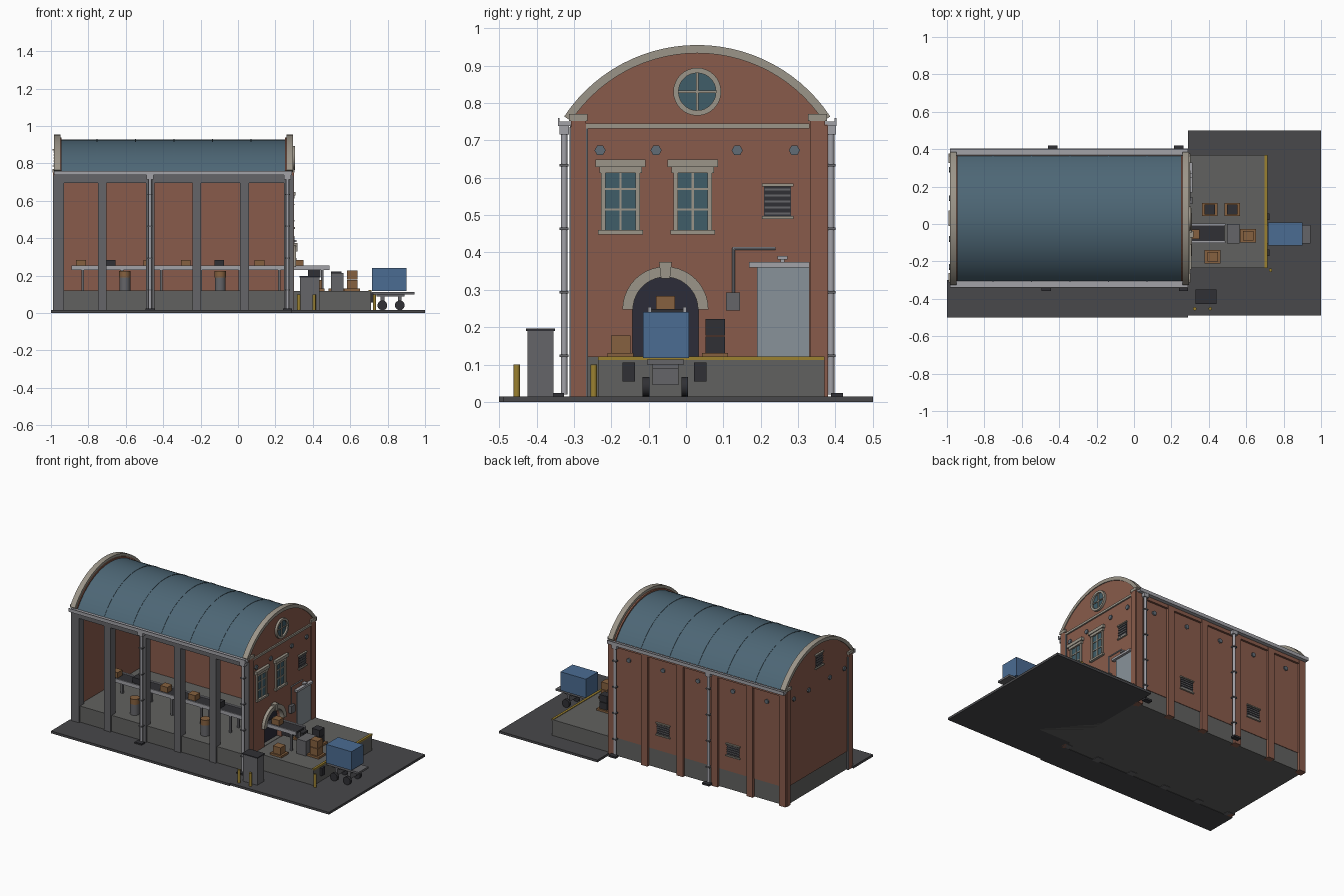
import bpy, bmesh, math
from mathutils import Vector

if "Cube" in bpy.data.objects:
    bpy.data.objects.remove(bpy.data.objects["Cube"])

def mat(name, r, g, b):
    m = bpy.data.materials.new(name)
    m.diffuse_color = (r, g, b, 1)
    m.use_nodes = True
    m.node_tree.nodes["Principled BSDF"].inputs["Base Color"].default_value = m.diffuse_color
    return m

BRICK = mat("brick", .25, .105, .07)
ROOF = mat("roof_metal", .075, .135, .18)
STONE = mat("stone", .33, .30, .25)
ASPHALT = mat("asphalt", .065, .065, .07)
CONCRETE = mat("concrete", .12, .12, .115)
COLUMN = mat("column_grey", .13, .13, .14)
METAL = mat("metal", .36, .36, .39)
DARK = mat("dark", .03, .03, .035)
NAVY = mat("opening_dark", .025, .025, .04)
CRATE = mat("crate", .24, .12, .05)
YELLOW = mat("safety_yellow", .33, .22, .03)
BLUE = mat("cart_blue", .07, .15, .29)
GLASS = mat("glass", .05, .11, .14)
SHUTTER = mat("shutter", .25, .29, .32)
IRON = mat("iron", .12, .15, .18)

def finish(name, bm, m, smooth=False):
    bmesh.ops.recalc_face_normals(bm, faces=bm.faces)
    me = bpy.data.meshes.new(name)
    bm.to_mesh(me)
    bm.free()
    me.materials.append(m)
    o = bpy.data.objects.new(name, me)
    bpy.context.collection.objects.link(o)
    if smooth:
        bpy.ops.object.select_all(action='DESELECT')
        o.select_set(True)
        bpy.context.view_layer.objects.active = o
        bpy.ops.object.shade_smooth_by_angle(angle=math.radians(35))
    return o

def boxes(name, m, *items):
    """Each item is x0, x1, y0, y1, z0, z1."""
    bm = bmesh.new()
    for x0, x1, y0, y1, z0, z1 in items:
        vs = bmesh.ops.create_cube(bm, size=1)['verts']
        for v in vs:
            v.co = ((x0 + x1) / 2 + v.co.x * (x1 - x0), (y0 + y1) / 2 + v.co.y * (y1 - y0),
                    (z0 + z1) / 2 + v.co.z * (z1 - z0))
    return finish(name, bm, m)

def rods(name, m, r, *pairs, n=12):
    """Cylinders between pairs of points."""
    bm = bmesh.new()
    for a, b in pairs:
        a, b = Vector(a), Vector(b)
        vs = bmesh.ops.create_cone(bm, cap_ends=True, segments=n, radius1=r, radius2=r, depth=(b - a).length)['verts']
        q = Vector((0, 0, 1)).rotation_difference(b - a)
        for v in vs:
            v.co = q @ v.co + (a + b) / 2
    return finish(name, bm, m, n > 8)

def prism(name, m, pts, x0, x1):
    """Profile in y, z pushed along x."""
    bm = bmesh.new()
    f = bm.faces.new([bm.verts.new((x0, y, z)) for y, z in pts])
    g = bmesh.ops.extrude_face_region(bm, geom=[f])['geom']
    bmesh.ops.translate(bm, vec=(x1 - x0, 0, 0), verts=[v for v in g if isinstance(v, bmesh.types.BMVert)])
    return finish(name, bm, m)

def arc(cy, cz, r, a0, a1, n):
    return [(cy + r * math.cos(math.radians(a0 + (a1 - a0) * i / n)),
             cz + r * math.sin(math.radians(a0 + (a1 - a0) * i / n))) for i in range(n + 1)]

def ring(name, m, outer, inner, x0, x1):
    """Solid band between two matching y, z curves."""
    bm = bmesh.new()
    rows = [[bm.verts.new((x, *p)) for x, p in ((x0, o), (x1, o), (x1, i), (x0, i))] for o, i in zip(outer, inner)]
    for a, b in zip(rows, rows[1:]):
        for k in range(4):
            bm.faces.new((a[k], a[(k + 1) % 4], b[(k + 1) % 4], b[k]))
    if (Vector(outer[0]) - Vector(outer[-1])).length > 1e-4:
        bm.faces.new(rows[0])
        bm.faces.new(rows[-1])
    bmesh.ops.remove_doubles(bm, verts=bm.verts, dist=1e-5)
    return finish(name, bm, m, True)

CY = 0.03                                            # building centre line
COLS = [-.96, -.725, -.47, -.22, .035, .275]         # bay lines
BAYS = [(a + b) / 2 for a, b in zip(COLS, COLS[1:])]

# ground and slabs
boxes("yard", ASPHALT, (.29, 1, -.49, .5, 0, .015))
boxes("front_pavement", ASPHALT, (-1, .29, -.5, -.30, 0, .015))
boxes("floor_slab", CONCRETE, (-.975, .285, -.30, .362, .002, .12))
boxes("loading_dock", CONCRETE, (.285, .71, -.235, .37, 0, .118))
boxes("dock_edge_strip", YELLOW, (.698, .713, -.235, .37, .112, .122))
boxes("dock_bumpers", DARK, *[(.71, .725, y, y + .033, .055, .105) for y in (-.17, .022)])

# brick shell, open at the front
shoulder = 35
gable = [(-.305, .12)] + [(.365, .12)] + arc(CY, .528, .41, shoulder, 180 - shoulder, 28)
prism("left_gable_wall", BRICK, gable, -.98, -.945)
right_wall = prism("right_gable_wall", BRICK, gable, .25, .29)
boxes("back_wall", BRICK, (-.975, .285, .335, .365, .12, .75))
boxes("back_pilasters", BRICK, *[(x - .023, x + .023, .34, .38, 0, .74) for x in COLS])
boxes("corner_pilasters", BRICK, *[(x, x + .03, y, y + .04, .0, .755)
      for x in (-.988, .27) for y in (-.308, .332)])
boxes("pilaster_caps", STONE, *[(x, x + .04, y, y + .05, .752, .77)
      for x in (-.993, .262) for y in (-.313, .327)])
boxes("front_columns", COLUMN, *[(x - .023, x + .023, -.312, -.262, .0, .735) for x in COLS])
boxes("front_end_columns", COLUMN, (-.988, -.93, -.312, -.262, 0, .735), (.245, .298, -.312, -.262, 0, .735))
boxes("front_beam", COLUMN, (-.98, .29, -.31, -.262, .695, .742))
boxes("back_beam", BRICK, (-.98, .29, .34, .378, .715, .742))

# barrel roof with seams and stone copings
ring("barrel_roof", ROOF, arc(CY, .525, .403, 33, 147, 28), arc(CY, .525, .385, 33, 147, 28), -.96, .275)
for i in range(1, 6):
    x = -.96 + i * .206
    ring("roof_seam", ROOF, arc(CY, .525, .405, 33, 147, 28), arc(CY, .525, .40, 33, 147, 28), x - .002, x + .002)
for x in (-.985, .26):
    ring("gable_coping", STONE, arc(CY, .528, .427, 33.5, 146.5, 28), arc(CY, .528, .405, 33.5, 146.5, 28), x, x + .035)

# gutters, downpipes, hoppers and shoes
boxes("gutters", METAL, (-.985, .29, -.343, -.305, .738, .75), (-.985, .29, .37, .403, .738, .75),
      (-.985, .29, -.343, -.338, .738, .76), (-.985, .29, .398, .403, .738, .76))
for y, s, xs in ((-.326, -1, (-.47, .265)), (.388, 1, (-.435, .24))):
    rods("downpipes", METAL, .009, *[((x, y, .02), (x, y, .74)) for x in xs])
    boxes("rain_hoppers", METAL, *[(x - .018, x + .018, y - .013, y + .013, .715, .742) for x in xs])
    boxes("pipe_brackets", COLUMN, *[(x - .013, x + .013, y - .012, y + .012, z, z + .007)
          for x in xs for z in (.12, .29, .46, .63)])
    boxes("pipe_shoes", DARK, *[(x - .025, x + .025, y - .016 + s * .016, y + .016 + s * .016, .012, .024) for x in xs])

# wall anchors
def anchors(name, pts):
    rods(name, IRON, .015, *pts, n=6)
anchors("right_anchors", [((.285, y, .673), (.298, y, .673)) for y in (-.23, -.08, .137, .29)])
anchors("left_anchors", [((-.975, y, .673), (-.988, y, .673)) for y in (-.23, -.08, .137, .29)])
anchors("back_anchors", [((x, .36, .65), (x, .374, .65)) for x in BAYS])

# louvred vents; axis is the wall normal direction
def vent(name, c, w, h, axis):
    def b(u0, u1, d, z0, z1):
        lo, hi = sorted((0, d))
        if axis[0]:
            s = axis[0]
            return (*sorted((c[0], c[0] + s * d)), c[1] + u0, c[1] + u1, c[2] + z0, c[2] + z1)
        return (c[0] + u0, c[0] + u1, c[1] + lo, c[1] + hi, c[2] + z0, c[2] + z1)
    boxes(name + "_panel", DARK, b(-w, w, .004, -h, h))
    boxes(name + "_louvres", COLUMN, *[b(-w, w, .008, -h + h * (2 * i + 1) / 5 - .004, -h + h * (2 * i + 1) / 5 + .002)
          for i in range(5)])
    boxes(name + "_frame", STONE, b(-w - .006, w + .006, .012, h, h + .007), b(-w - .006, w + .006, .012, -h - .007, -h))
vent("right_vent", (.289, .245, .537), .036, .04, (1, 0))
vent("left_vent", (-.979, CY, .83), .036, .04, (-1, 0))
for bx in (BAYS[1], BAYS[3]):
    vent("back_vent", (bx, .364, .26), .045, .035, (0, 1))

# right facade: band, sash windows, round window
boxes("stone_band", STONE, (.285, .299, -.27, .33, .731, .745))
for y in (-.175, .018):
    boxes("window_glass", GLASS, (.285, .292, y - .05, y + .05, .46, .625))
    boxes("window_frame", STONE, (.288, .3, y - .052, y - .04, .455, .625), (.288, .3, y + .04, y + .052, .455, .625),
          (.288, .296, y - .003, y + .003, .46, .625), *[(.288, .296, y - .05, y + .05, z - .003, z + .003) for z in (.515, .57)])
    boxes("window_lintel", STONE, (.285, .308, y - .067, y + .067, .628, .648), (.285, .303, y - .057, y + .057, .612, .628))
    boxes("window_sill", STONE, (.285, .306, y - .06, y + .06, .448, .46))
rods("round_window_glass", GLASS, .052, ((.28, CY, .83), (.293, CY, .83)), n=32)
ring("round_window_frame", STONE, arc(CY, .83, .064, 0, 360, 32), arc(CY, .83, .05, 0, 360, 32), .285, .304)
boxes("round_window_bars", STONE, (.288, .298, CY - .003, CY + .003, .78, .88), (.288, .298, CY - .05, CY + .05, .827, .833))

# arched doorway
DY, DZ = -.055, .247
door = [(DY - .088, .1), (DY + .088, .1)] + arc(DY, DZ, .088, 0, 180, 20)
cutter = prism("doorway_cutter", DARK, door, .2, .35)
cutter.hide_render = True
cutter.hide_viewport = True
cut = right_wall.modifiers.new("doorway", 'BOOLEAN')
cut.object = cutter
cut.solver = 'EXACT'
prism("doorway_dark_curtain", NAVY, [(y, max(z, .12)) for y, z in door], .252, .258)
ring("doorway_arch", STONE, arc(DY, DZ, .115, 0, 180, 20), arc(DY, DZ, .087, 0, 180, 20), .28, .31)
prism("keystone", STONE, [(DY - .012, .33), (DY + .012, .33), (DY + .017, .374), (DY - .017, .374)], .285, .318)

# roller shutter, lamp, switch box with conduit
boxes("roller_shutter", SHUTTER, (.285, .297, .19, .33, .12, .36))
boxes("shutter_header", METAL, (.285, .312, .168, .33, .36, .374))
boxes("door_lamp", METAL, (.285, .312, .245, .272, .381, .39), (.285, .30, .253, .264, .374, .383))
boxes("switch_box", COLUMN, (.285, .312, .107, .145, .245, .293))
rods("conduit", METAL, .004, ((.297, .127, .29), (.297, .127, .412)), ((.297, .124, .411), (.297, .24, .411)), n=8)

# conveyor running out through the doorway
boxes("conveyor_belt", DARK, (-.885, .485, -.092, -.008, .236, .248))
boxes("conveyor_rails", METAL, *[(-.89, .49, y, y + .01, .23, .254) for y in (-.102, -.008)])
boxes("conveyor_legs", COLUMN, *[(x - .007, x + .007, y, y + .012, .12, .235)
      for x in (-.83, -.62, -.41, -.2, .01, .22, .45) for y in (-.098, -.014)])
boxes("conveyor_motor", DARK, (.375, .44, -.085, -.02, .198, .232))
for i, x in enumerate((-.84, -.68, -.48, -.28, -.10, .115, .325)):
    boxes("conveyor_parcel", DARK if i in (1, 4) else CRATE, (x - .026, x + .026, -.08, -.03, .248, .284))

# drums with lids inside the hall
for x in (-.605, -.095):
    rods("drum", COLUMN, .029, ((x, -.2, .12), (x, -.2, .19)), n=16)
    rods("drum_top", CRATE, .03, ((x, -.2, .19), (x, -.2, .225)), n=16)

# goods on pallets on the dock: x, y, top height, material
for x, y, top, m in ((.405, .078, .175, DARK), (.525, .078, .225, DARK), (.42, -.175, .18, CRATE), (.61, -.063, .23, CRATE)):
    boxes("pallet", CRATE, (x - .042, x + .042, y - .035, y + .035, .118, .131))
    n = 2 if top > .2 else 1
    h = (top - .131) / n
    boxes("stacked_crate", m, *[(x - .028, x + .028, y - .026, y + .026, .131 + i * h, .128 + (i + 1) * h) for i in range(n)])
boxes("dock_bin", COLUMN, (.497, .565, -.105, 0, .118, .213))

# utility cabinet and bollards
boxes("utility_cabinet", COLUMN, (.332, .436, -.424, -.355, .015, .192))
boxes("cabinet_lid", DARK, (.328, .44, -.428, -.351, .19, .197))
rods("bollards", YELLOW, .009, *[((x, y, .01), (x, y, .1)) for x, y in ((.325, -.453), (.407, -.453), (.73, -.247))])

# delivery cart
boxes("cart_body", BLUE, (.717, .9, -.115, .008, .118, .24))
boxes("cart_deck", COLUMN, (.712, .944, -.105, -.005, .1, .113))
boxes("cart_chassis", COLUMN, (.74, .89, -.09, -.02, .088, .1), *[(x - .01, x + .01, -.09, -.02, .045, .09) for x in (.772, .865)])
rods("cart_wheels", DARK, .026, *[((x, y - .009, .041), (x, y + .009, .041)) for x in (.772, .865) for y in (-.107, -.003)], n=20)
